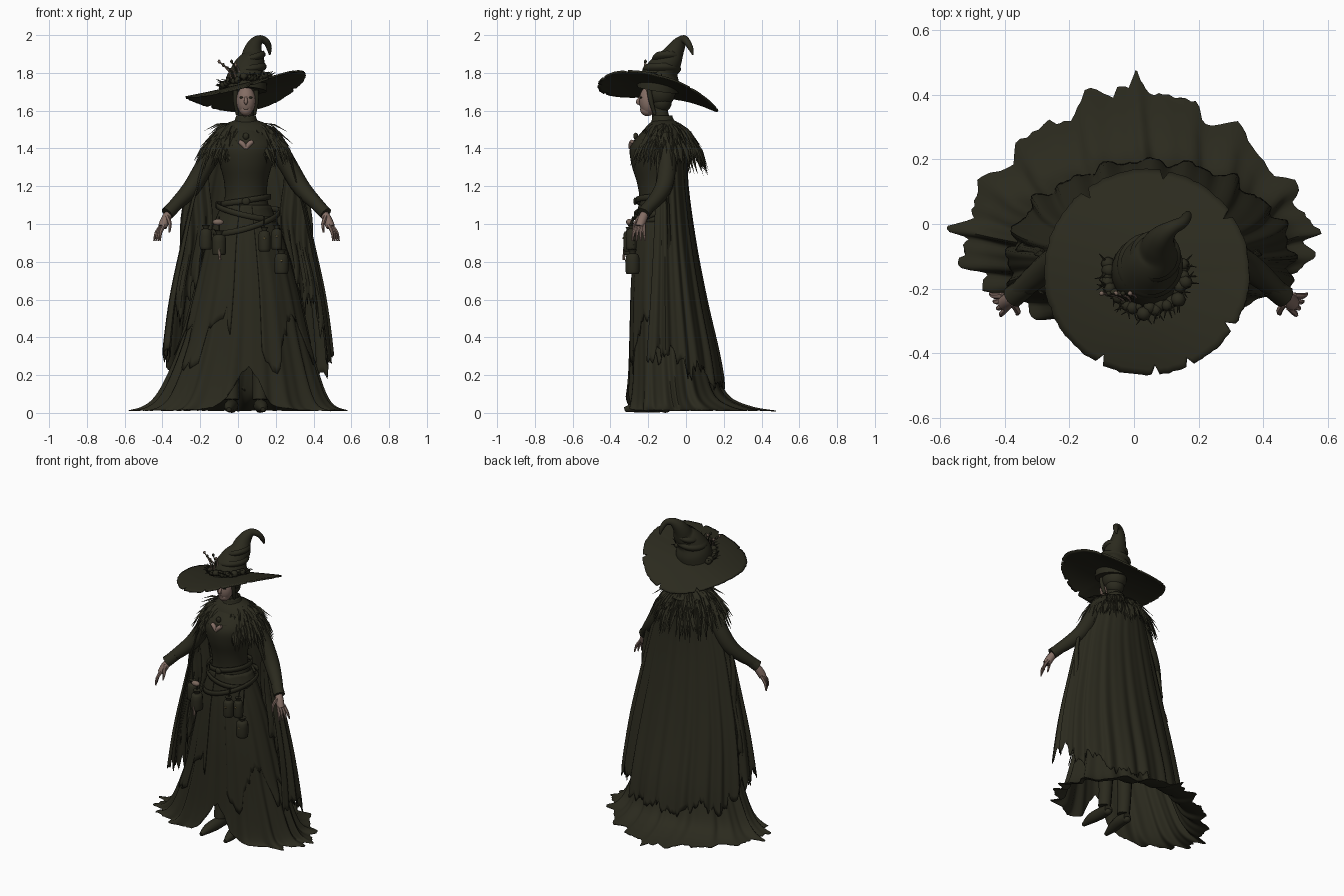
import bpy, bmesh, math, random
from math import sin, cos, pi
from mathutils import Vector, Matrix

random.seed(4)
if "Cube" in bpy.data.objects:
    bpy.data.objects.remove(bpy.data.objects["Cube"])
JAG = [random.random() for _ in range(401)]


def jag(u, n):
    """Torn hem: wide tears mixed with fine shreds."""
    return .5 * JAG[round(u * n) % n] + .5 * JAG[int(u * n / 6) + 200]


def material(name, *rgb):
    m = bpy.data.materials.new(name)
    m.use_nodes = True
    m.diffuse_color = (*rgb, 1)
    m.node_tree.nodes["Principled BSDF"].inputs["Base Color"].default_value = (*rgb, 1)
    return m


CLOTH = material("dark olive cloth", 0.024, 0.023, 0.013)
SKIN = material("skin", 0.23, 0.155, 0.128)
BONE = material("dry bone", 0.20, 0.14, 0.11)
BRASS = material("old brass", 0.13, 0.10, 0.04)


def finish(name, bm, mat, thick=0):
    bmesh.ops.recalc_face_normals(bm, faces=bm.faces)
    me = bpy.data.meshes.new(name)
    bm.to_mesh(me)
    bm.free()
    me.materials.append(mat)
    for p in me.polygons:
        p.use_smooth = True
    me.set_sharp_from_angle(angle=math.radians(50))
    ob = bpy.data.objects.new(name, me)
    bpy.context.collection.objects.link(ob)
    if thick:
        mod = ob.modifiers.new("thickness", "SOLIDIFY")
        mod.thickness, mod.offset = thick, 0


def spline(rows, t):
    """Catmull-Rom through equally spaced rows of any width."""
    n = len(rows) - 1
    i = min(int(t * n), n - 1)
    f = t * n - i
    p = [rows[max(0, min(n, i + k))] for k in (-1, 0, 1, 2)]
    return [b + 0.5 * f * (c - a + f * (2*a - 5*b + 4*c - d + f * (3*(b - c) + d - a)))
            for a, b, c, d in zip(*p)]


def sheet(name, fn, nu, nv, closed=False, mat=CLOTH, thick=0):
    bm = bmesh.new()
    cols = nu if closed else nu + 1
    g = [[bm.verts.new(fn(i / nu, j / nv)) for j in range(nv + 1)] for i in range(cols)]
    for i in range(nu):
        a, b = g[i], g[(i + 1) % cols]
        for j in range(nv):
            bm.faces.new((a[j], b[j], b[j + 1], a[j + 1]))
    finish(name, bm, mat, thick)


def tube(name, pts, mat=CLOTH, steps=12, sides=10):
    """Round limb through (x, y, z, radius) points."""
    bm = bmesh.new()
    path = [spline(pts, k / steps) for k in range(steps + 1)]
    pos = [Vector(p[:3]) for p in path]
    old, side, rings = None, None, []
    for k, p in enumerate(pos):
        d = (pos[min(k + 1, steps)] - pos[max(k - 1, 0)]).normalized()
        side = d.orthogonal().normalized() if old is None else old.rotation_difference(d) @ side
        old, up = d, d.cross(side)
        r = max(path[k][3], 0.001)
        rings.append([bm.verts.new(p + r * (cos(a) * side + sin(a) * up))
                      for a in (2 * pi * s / sides for s in range(sides))])
    for a, b in zip(rings, rings[1:]):
        for s in range(sides):
            bm.faces.new((a[s], a[(s + 1) % sides], b[(s + 1) % sides], b[s]))
    bm.faces.new(rings[0])
    bm.faces.new(rings[-1])
    finish(name, bm, mat)


def blob(name, loc, size, mat=CLOTH, seg=20):
    bm = bmesh.new()
    bmesh.ops.create_uvsphere(bm, u_segments=seg, v_segments=seg // 2, radius=1,
                              matrix=Matrix.Translation(loc) @ Matrix.Diagonal((*size, 1)))
    finish(name, bm, mat)


# Bodice: z, half width, front y, back y
BODICE = [(1.02, .15, -.255, -.02), (1.12, .115, -.245, -.04), (1.22, .115, -.26, -.04),
          (1.32, .14, -.29, -.02), (1.41, .16, -.295, 0), (1.48, .13, -.24, -.01),
          (1.53, .06, -.18, -.05)]


def bodice(u, v):
    z, hx, yf, yb = spline(BODICE, v)
    a = 2 * pi * u
    return .042 + hx * cos(a), (yf + yb) / 2 + (yb - yf) / 2 * sin(a), z


sheet("bodice", bodice, 40, 24, True)

# Trailing skirt and ragged overskirt: z, centre x, half width, front y, back y
SKIRT = [(1.1, .042, .125, -.25, -.03), (.9, .042, .20, -.275, .01), (.65, .045, .265, -.29, .05),
         (.4, .04, .325, -.295, .10), (.2, .03, .39, -.30, .16), (.085, .02, .44, -.31, .22),
         (.032, .01, .49, -.32, .33), (.010, .005, .56, -.325, .45)]


def skirt_point(a, t, grow):
    z, cx, hx, yf, yb = spline(SKIRT, t)
    c, s = cos(a), sin(a)
    ym = -.12 + .09 * t
    fold = grow * (1 + t * (.045 * sin(17 * a) + .025 * sin(29 * a + 1)))
    power = 1 + (.4 * t * t if s > 0 else 0)
    x = math.copysign(abs(c) ** power, c) * hx
    y = abs(s) ** power * (yb - ym) if s > 0 else s * (ym - yf)
    return cx + x * fold, ym + y * fold, max(z, .006)


def skirt(u, v):
    front = min(abs(u - .01), 1.01 - u)
    end = 1 - .45 * math.exp(-(front / .05) ** 2)
    if v > .95:
        end -= .06 * jag(u, 190) * (v - .95) / .05
    return skirt_point(2 * pi * u - pi / 2, v * end, 1)


def overskirt(u, v):
    end = .50 + .08 * sin(14 * pi * u) - .14 * jag(u, 110)
    return skirt_point(2 * pi * (.04 + .92 * u) - pi / 2, v * end, 1.03)


sheet("skirt", skirt, 190, 44, True, thick=.004)
sheet("overskirt", overskirt, 110, 18, thick=.004)

# Cloak open at the front: z, half width, back y
CLOAK = [(1.53, .09, -.03), (1.44, .19, .0), (1.2, .275, .01), (.9, .345, .05),
         (.6, .405, .105), (.3, .44, .17), (.1, .45, .20)]


def cloak(u, v):
    a = -.3 + (pi + .6) * u
    end = .87 + .13 * max(0, sin(a)) - .11 * jag(u, 130)
    t = v * end
    z, hx, yb = spline(CLOAK, t)
    fold = 1 + t * (.035 * sin(21 * a) + .02 * sin(34 * a))
    return .05 + hx * cos(a) * fold, -.12 + (yb + .12) * sin(a) * fold, z


sheet("cloak", cloak, 130, 36, thick=.005)

# Shoulder mantle and high collar
sheet("mantle", lambda u, v: (.042 + (.055 + .14 * v) * cos(2 * pi * u),
                              -.115 + (.05 + .085 * v) * sin(2 * pi * u),
                              1.55 - .04 * v - .09 * v ** 3), 40, 8, True)
sheet("collar", lambda u, v: (.042 + (.05 + .08 * v * v) * cos(2 * pi * u),
                              -.125 + (.05 + .105 * v * v) * sin(2 * pi * u),
                              1.575 - .09 * v - .05 * v * max(0, -sin(2 * pi * u))),
      32, 8, True, thick=.006)

# Feathered shoulder trim in rows, open at the throat
bm = bmesh.new()
for row in range(5):
    for k in range(62):
        a = -pi / 2 + .35 + (2 * pi - .7) * (k + random.random()) / 62
        out = Vector((cos(a), sin(a), 0))
        back = max(0, out.y)
        f = .45 + .14 * row
        base = Vector((.042 + .195 * f * out.x, -.11 + (.135 + .03 * back) * f * out.y,
                       1.55 - .02 * row - .03 * f))
        drop = random.uniform(0, .8) + .28 * row + .9 * back + .4 * max(0, -out.y)
        d = (out + Vector((random.uniform(-.4, .4), 0, -drop))).normalized()
        w = Vector((-out.y, out.x, 0)) * random.uniform(.009, .017)
        ln = random.uniform(.09, .16) * (1 + .25 * back)
        lift = (out + Vector((0, 0, 1))) * .006
        b, l, r, t, m = [bm.verts.new(p) for p in (
            base, base + d * ln * .45 + w, base + d * ln * .45 - w,
            base + d * ln - Vector((0, 0, .02)), base + d * ln * .45 + lift)]
        for tri in ((b, m, l), (b, r, m), (l, m, t), (m, r, t)):
            bm.faces.new(tri)
finish("feather_trim", bm, CLOTH)

# Sleeves, cuffs, hands, hanging sleeve cloth and boots
for side, s in (("left", 1), ("right", -1)):
    def at(dx, y, z, r):
        return .045 + s * dx, y, z, r
    tube(side + "_sleeve", [at(.13, -.11, 1.46, .055), at(.22, -.10, 1.31, .05),
                            at(.30, -.125, 1.18, .046), at(.41, -.215, 1.07, .03)])
    tube(side + "_cuff", [at(.375, -.19, 1.10, .034), at(.42, -.225, 1.055, .036)], steps=2)
    tube(side + "_palm", [at(.40, -.21, 1.07, .02), at(.425, -.23, 1.03, .025),
                          at(.445, -.245, .985, .024)], SKIN, 6)
    for k in range(4):
        e = k - 1.5
        tube(f"{side}_finger_{k}", [at(.442 + .005 * e, -.24 + .012 * e, .995, .010),
                                    at(.466 + .008 * e, -.25 + .018 * e, .955, .009),
                                    at(.474 + .011 * e, -.25 + .023 * e, .91, .004)], SKIN, 6, 6)
    tube(side + "_thumb", [at(.42, -.245, 1.04, .011), at(.405, -.27, 1.0, .010),
                           at(.408, -.28, .955, .004)], SKIN, 6, 6)

    def hanging(u, v):
        dx = .19 + .13 * u
        top = 1.37 - 1.55 * (dx - .19)
        low = .68 - .34 * u + .2 * jag(u + .1 * s + .1, 40)
        return (.045 + s * (dx + .09 * u * v + .01 * sin(9 * v)),
                -.10 + .018 * sin(16 * u) * (.3 + v) + .02 * v, top + (low - top) * v)
    sheet(side + "_hanging_sleeve", hanging, 36, 16, thick=.004)
    fx = .042 + s * .075
    tube(side + "_boot", [(fx, -.13, .42, .055), (fx, -.13, .2, .043), (fx, -.14, .07, .04)])
    tube(side + "_foot", [(fx, -.10, .034, .03), (fx, -.17, .038, .036),
                          (fx + s * .01, -.25, .033, .032), (fx + s * .015, -.325, .018, .012)])
    blob(side + "_heel", (fx, -.11, .02), (.025, .028, .02), seg=12)

# Neck and head with hair drawn over the ears
tube("neck", [(.042, -.12, 1.5, .048), (.042, -.145, 1.62, .043)], steps=4)
blob("face", (.042, -.198, 1.652), (.051, .050, .078), SKIN)
blob("jaw", (.042, -.205, 1.605), (.035, .038, .034), SKIN)
tube("nose", [(.042, -.240, 1.675, .006), (.042, -.256, 1.646, .010),
              (.042, -.245, 1.636, .006)], SKIN, 6, 8)
blob("mouth", (.042, -.241, 1.609), (.014, .004, .003), BONE, 10)
for s in (1, -1):
    blob("eye", (.042 + s * .023, -.238, 1.670), (.013, .007, .006), seg=10)
    tube("hair_lock", [(.042 + s * .053, -.195, 1.71, .014), (.042 + s * .055, -.185, 1.65, .013),
                       (.042 + s * .046, -.165, 1.58, .008)], steps=6)
blob("hair", (.042, -.135, 1.695), (.072, .080, .076))
blob("hair_nape", (.042, -.13, 1.645), (.058, .055, .055))


# Wide tilted brim with small torn notches
def brim(u, v):
    a = 2 * pi * u
    notch = .03 * (round(u * 144) in (14, 32, 51, 97, 110, 118, 131))
    r = .06 + (.255 - notch * v ** 8 + .005 * JAG[round(u * 144) % 144] * v ** 8) * v
    dx, dy = r * cos(a), r * sin(a)
    twist = .6 if dy < 0 < dx else .25
    z = 1.728 + .18 * dx - .18 * dy - .65 * dy * dy - twist * dx * dy
    return .04 + dx, -.15 + dy, z + .006 * sin(3 * a) * v


sheet("hat_brim", brim, 144, 14, True, thick=.010)
tube("hat_crown", [(.04, -.15, 1.71, .112), (.045, -.14, 1.765, .108), (.055, -.12, 1.82, .085),
                   (.075, -.085, 1.87, .066), (.078, -.06, 1.915, .05), (.092, -.035, 1.955, .036),
                   (.118, -.012, 1.977, .023), (.15, .005, 1.965, .018), (.165, .025, 1.93, .014),
                   (.168, .037, 1.895, .004)], steps=40, sides=24)
for k, (z, r, y) in enumerate([(1.80, .090, -.128), (1.855, .068, -.10)]):
    tilt = .15 + .18 * k
    sheet("crown_fold", lambda u, v: (.05 + .016 * k + (r + .012 * sin(pi * v)) * cos(2 * pi * u),
                                      y + (r + .012 * sin(pi * v)) * sin(2 * pi * u),
                                      z + .04 * v + tilt * r * cos(2 * pi * u)), 28, 6, True)

# Wreath of blooms and dry twigs round the front of the crown
for k in range(24):
    a = pi * (.93 + 1.14 * k / 23)
    r = .108 + .022 * random.random()
    x, y = .04 + r * cos(a), -.15 + r * sin(a)
    z = 1.745 + .18 * r * (cos(a) - sin(a))
    q = random.uniform(.012, .025)
    blob("wreath_bloom", (x, y, z + .015 * random.random()), (q, q, q * .9), seg=8)
    for _ in range(2):
        e = a + random.uniform(-1.3, 1.3)
        h = random.uniform(.005, .04)
        tube("wreath_twig", [(x, y, z, .004), (x + .022 * cos(e), y + .022 * sin(e), z + h * .7, .003),
                             (x + .042 * cos(e), y + .042 * sin(e), z + h, .001)], steps=4, sides=5)
for k in range(5):
    tx, tz = -.10 + .022 * k, 1.86 - .018 * (k % 3)
    tube("dry_sprig", [(-.03 + .01 * k, -.24, 1.75, .005), (-.05 + .014 * k, -.225, 1.81, .004),
                       (tx, -.215, tz, .003)], BONE if k % 2 == 0 else CLOTH, 6, 6)
    blob("sprig_bud", (tx, -.215, tz), (.008, .008, .011), BONE if k % 2 == 0 else CLOTH, 8)

# Heart-shaped throat opening and brooch
for s in (1, -1):
    tube("throat_opening", [(.042 + s * .036, -.286, 1.437, .011), (.042 + s * .018, -.290, 1.424, .014),
                            (.042, -.295, 1.400, .009)], SKIN, 6, 8)
blob("brooch", (.042, -.266, 1.465), (.017, .013, .019), CLOTH, 12)

# Slanted belts
for k, (z, tilt, rx) in enumerate([(1.11, .02, .130), (1.05, -.035, .156), (1.0, .05, .178)]):
    sheet("belt", lambda u, v: (.042 + rx * cos(2 * pi * u),
                                -.135 + (.127 + .01 * k) * sin(2 * pi * u),
                                z + .03 * v + tilt * cos(2 * pi * u) + .02 * k * sin(2 * pi * u)),
          40, 2, True, thick=.008)
blob("belt_buckle", (.042, -.270, 1.12), (.022, .009, .02), CLOTH, 12)

# Pouches and bottles hanging from the belts
for k, (x, y, z, r) in enumerate([(-.17, -.24, .93, .032), (-.10, -.295, .90, .036),
                                  (.14, -.30, .92, .031), (.23, -.283, .80, .036),
                                  (.205, -.29, .93, .028)]):
    tube("pouch", [(x, y, z + .065, r * .7), (x, y, z + .045, r * .45), (x, y, z + .03, r),
                   (x, y, z - .05, r * 1.05), (x, y, z - .065, r * .85)], sides=12)
    tube("pouch_cord", [(x, y, z + .06, .004), (x, y + .02, 1.04, .004)], steps=2, sides=5)
    if x > 0:
        blob("pouch_clasp", (x, y - r, z + .005), (.008, .005, .006), BRASS, 8)
blob("bone_charm", (-.105, -.30, 1.01), (.03, .018, .017), BONE, 12)
tube("bone_stick", [(-.10, -.325, .87, .008), (-.095, -.33, .81, .007)], BONE, 3, 6)
